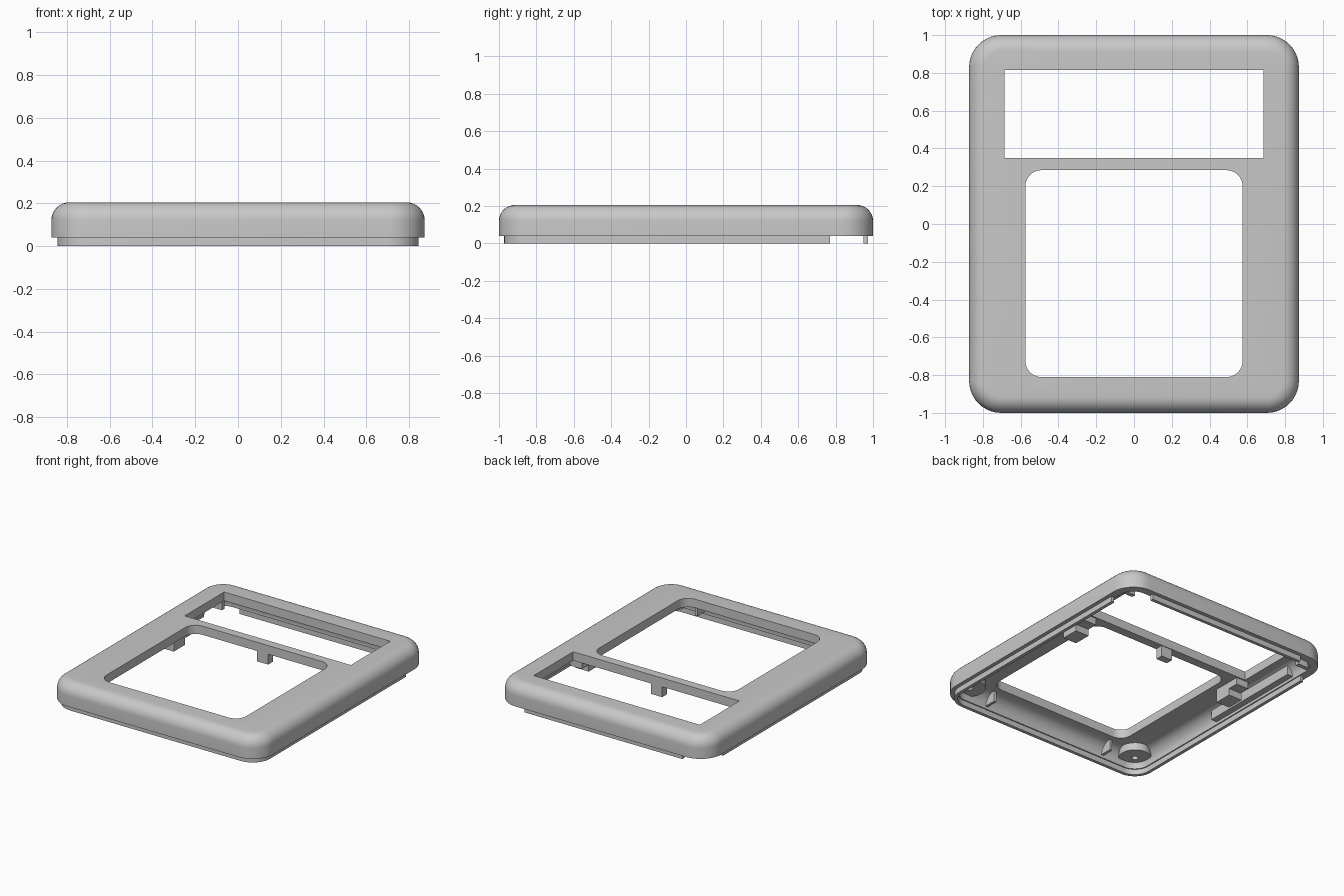
import bpy, bmesh
from math import sin, cos, pi, radians

cube = bpy.data.objects.get("Cube")
if cube:
    bpy.data.objects.remove(cube, do_unlink=True)

grey = bpy.data.materials.new("light_grey_plastic")
grey.use_nodes = True
colour = (0.58, 0.58, 0.58, 1)
grey.diffuse_color = colour
grey.node_tree.nodes["Principled BSDF"].inputs["Base Color"].default_value = colour

HX, HY, R = 0.873, 1.0, 0.17     # outer half sizes and corner radius
RIM, TOP, CEIL = 0.04, 0.205, 0.14
WALL = 0.06


def outline(x0, x1, y0, y1, r, steps=10):
    """Counter-clockwise rounded rectangle."""
    pts = []
    corners = [(x1 - r, y1 - r), (x0 + r, y1 - r), (x0 + r, y0 + r), (x1 - r, y0 + r)]
    for k, (cx, cy) in enumerate(corners):
        for i in range(steps + 1):
            a = pi / 2 * (k + i / steps)
            pts.append((cx + r * cos(a), cy + r * sin(a)))
    return pts


def inset(d):
    return outline(d - HX, HX - d, d - HY, HY - d, R - d)


def fillet(start, z, r, steps=8):
    """Quarter-round rings from a vertical wall up to a flat top at height z."""
    rings = []
    for i in range(steps + 1):
        a = pi / 2 * i / steps
        rings.append((inset(start + r * (1 - cos(a))), z - r * (1 - sin(a))))
    return rings


def loft(name, rings, closed=False):
    """Skin a list of (outline, z) rings, capped or joined into a loop."""
    bm = bmesh.new()
    loops = [[bm.verts.new((x, y, z)) for x, y in pts] for pts, z in rings]
    n = len(loops[0])
    pairs = list(zip(loops, loops[1:]))
    if closed:
        pairs.append((loops[-1], loops[0]))
    else:
        bm.faces.new(loops[0])
        bm.faces.new(loops[-1])
    for a, b in pairs:
        for i in range(n):
            j = (i + 1) % n
            bm.faces.new((a[i], a[j], b[j], b[i]))
    bmesh.ops.recalc_face_normals(bm, faces=bm.faces)
    mesh = bpy.data.meshes.new(name)
    bm.to_mesh(mesh)
    bm.free()
    mesh.materials.append(grey)
    ob = bpy.data.objects.new(name, mesh)
    bpy.context.collection.objects.link(ob)
    return ob


def box(name, x0, x1, y0, y1, z0, z1):
    pts = [(x0, y0), (x1, y0), (x1, y1), (x0, y1)]
    return loft(name, [(pts, z0), (pts, z1)])


def disc(cx, cy, r, steps=8):
    return outline(cx - r, cx + r, cy - r, cy + r, r * 0.999, steps)


def cut(ob, cutters):
    bpy.context.view_layer.objects.active = ob
    for c in cutters:
        mod = ob.modifiers.new("cut", 'BOOLEAN')
        mod.operation, mod.solver, mod.object = 'DIFFERENCE', 'EXACT', c
        bpy.ops.object.modifier_apply(modifier=mod.name)
        bpy.data.objects.remove(c, do_unlink=True)


def smooth(ob):
    bpy.ops.object.select_all(action='DESELECT')
    ob.select_set(True)
    bpy.context.view_layer.objects.active = ob
    bpy.ops.object.shade_smooth_by_angle(angle=radians(30))


# Hollow shell, rounded along its upper edge both outside and inside
inner = fillet(WALL, CEIL, 0.09)
shell = loft("cover_shell", inner[::-1] + [(inset(WALL), RIM), (inset(0), RIM)]
             + fillet(0, TOP, 0.085))

# Large rounded window and wide rear window
big = outline(-0.575, 0.575, -0.81, 0.285, 0.085)
cut(shell, [loft("large_window_cutter", [(big, -0.1), (big, 0.4)]),
            box("rear_window_cutter", -0.685, 0.685, 0.35, 0.815, -0.1, 0.4)])
smooth(shell)

# Locating lip under the rim, open around the rear corners
lip = loft("locating_lip", [(inset(0.028), 0), (inset(0.028), RIM + 0.01),
                            (inset(0.052), RIM + 0.01), (inset(0.052), 0)], closed=True)
cut(lip, [box("lip_gap_cutter", min(s * 0.65, s), max(s * 0.65, s), 0.77, 1.1, -0.1, 0.2)
          for s in (-1, 1)])
smooth(lip)

# Crossbar clip in the middle
box("centre_clip", -0.045, 0.045, 0.29, 0.345, 0.06, CEIL + 0.01)

for side, s in (("left", 1), ("right", -1)):
    def side_box(name, xa, xb, *rest):
        return box(f"{side}_{name}", min(s * xa, s * xb), max(s * xa, s * xb), *rest)

    # Low screw boss in the front corner, with a pilot hole
    boss = loft(f"{side}_screw_boss", [(disc(s * 0.73, -0.86, r), z) for r, z in
                ((0.11, CEIL + 0.01), (0.11, 0.085), (0.022, 0.085), (0.022, CEIL + 0.01))],
                closed=True)
    smooth(boss)

    # Front rib beside the boss, stepped side clip, side rail and rear stop
    side_box("front_rib", 0.50, 0.52, -0.95, -0.85, 0.06, CEIL + 0.01)
    side_box("clip_post", 0.62, 0.72, 0.13, 0.34, 0.09, CEIL + 0.01)
    side_box("clip_foot", 0.62, 0.73, 0.13, 0.26, 0.04, 0.09)
    side_box("side_rail", 0.765, 0.83, -0.10, 0.70, 0.06, CEIL + 0.01)
    side_box("rear_stop", 0.72, 0.82, 0.84, 0.87, 0.05, CEIL + 0.01)
